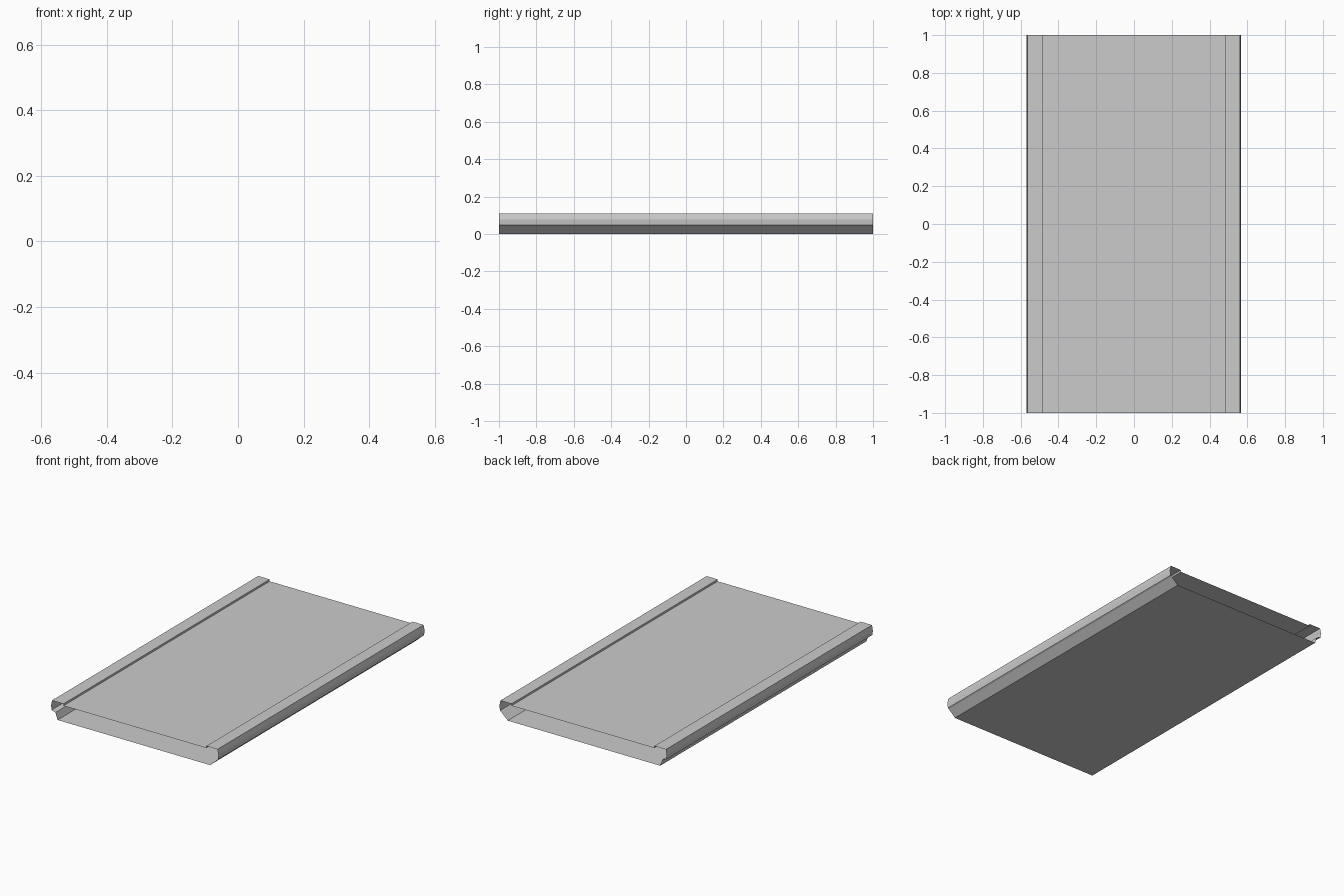
import bpy
import bmesh

if "Cube" in bpy.data.objects:
    bpy.data.objects.remove(bpy.data.objects["Cube"])

HALF_LENGTH = 1.0


def extrude_sheet(name, points):
    """Sweep an open x-z profile along y into an open sheet."""
    bm = bmesh.new()
    rows = [[bm.verts.new((x, y, z)) for x, z in points]
            for y in (-HALF_LENGTH, HALF_LENGTH)]
    for i in range(len(points) - 1):
        bm.faces.new((rows[0][i], rows[0][i + 1], rows[1][i + 1], rows[1][i]))
    mesh = bpy.data.meshes.new(name)
    bm.to_mesh(mesh)
    bm.free()
    obj = bpy.data.objects.new(name, mesh)
    bpy.context.collection.objects.link(obj)
    return obj


# Bottom panel and recessed top panel, open at both ends
extrude_sheet("bottom_panel", [(0.51, 0), (-0.525, 0)])
extrude_sheet("top_panel", [(-0.485, 0.098), (0.485, 0.098)])

# Side rails: sloped skirt, bulged outer wall, raised lip, step to the panel
extrude_sheet("right_rail", [(0.485, 0.098), (0.485, 0.11), (0.56, 0.11),
                             (0.567, 0.077), (0.563, 0.047), (0.555, 0.042),
                             (0.51, 0)])
extrude_sheet("left_rail", [(-0.525, 0), (-0.54, 0.042), (-0.566, 0.05),
                            (-0.569, 0.077), (-0.563, 0.11), (-0.485, 0.11),
                            (-0.485, 0.098)])
